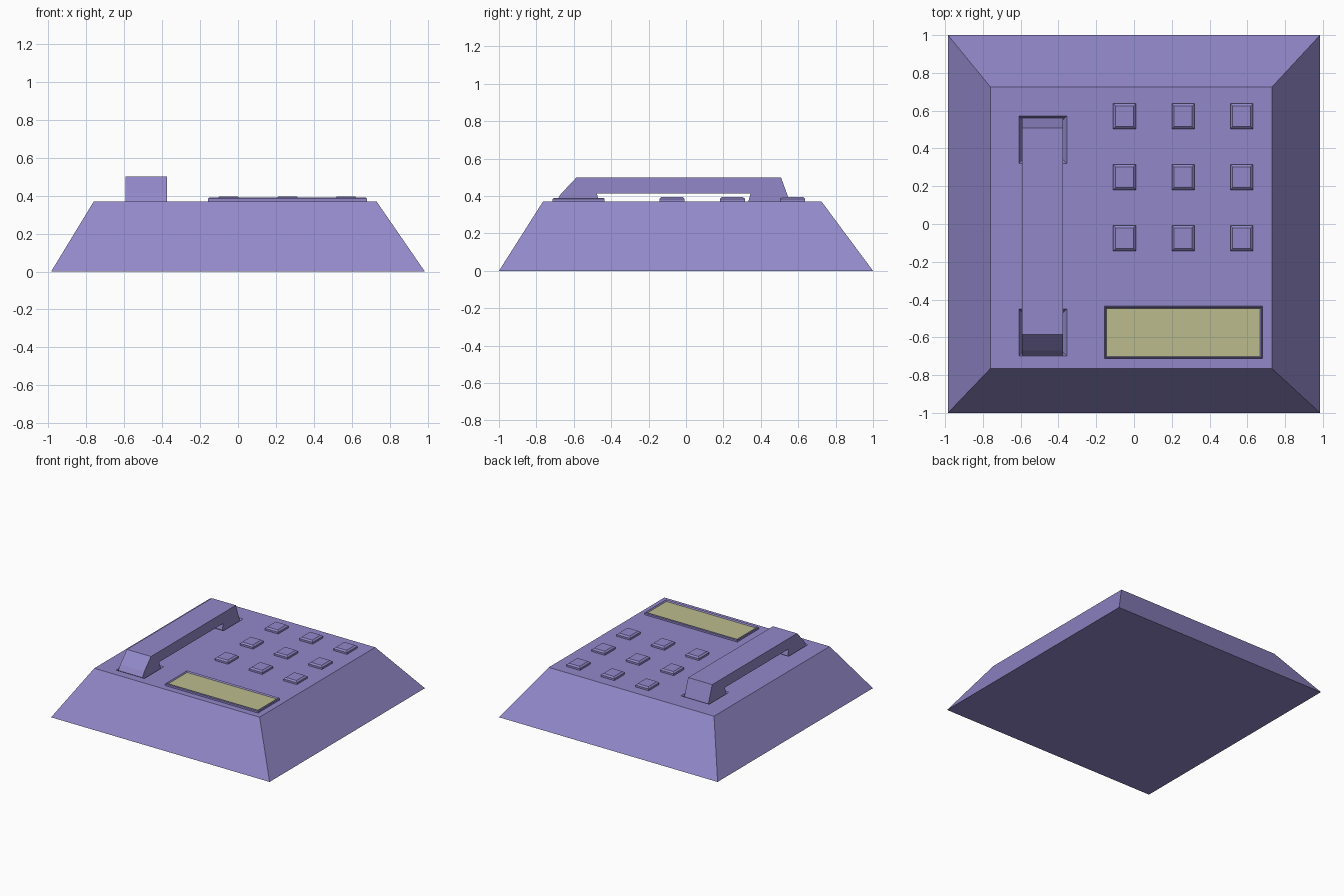
import bpy, bmesh

if "Cube" in bpy.data.objects:
    bpy.data.objects.remove(bpy.data.objects["Cube"])


def material(name, rgb):
    m = bpy.data.materials.new(name)
    m.diffuse_color = (*rgb, 1)
    m.use_nodes = True
    m.node_tree.nodes["Principled BSDF"].inputs["Base Color"].default_value = m.diffuse_color
    return m


PURPLE = material("purple", (0.29, 0.25, 0.59))
OLIVE = material("olive", (0.50, 0.50, 0.27))


def make(name, bm, mats):
    bmesh.ops.recalc_face_normals(bm, faces=bm.faces)
    me = bpy.data.meshes.new(name)
    bm.to_mesh(me)
    bm.free()
    for m in mats:
        me.materials.append(m)
    ob = bpy.data.objects.new(name, me)
    bpy.context.collection.objects.link(ob)
    return ob


def stack(name, levels, mats=(PURPLE,), cap_mat=0):
    """Loft rectangles given as (x0, x1, y0, y1, z) into a closed solid."""
    bm = bmesh.new()
    rings = [[bm.verts.new(p) for p in ((a, c, z), (b, c, z), (b, d, z), (a, d, z))]
             for a, b, c, d, z in levels]
    bm.faces.new(rings[0])
    cap = bm.faces.new(rings[-1])
    cap.material_index = cap_mat
    for lo, hi in zip(rings, rings[1:]):
        for i in range(4):
            j = (i + 1) % 4
            bm.faces.new((lo[i], lo[j], hi[j], hi[i]))
    return make(name, bm, mats)


def inset(rect, d):
    a, b, c, e = rect
    return (a + d, b - d, c + d, e - d)


TOP = 0.37

# Tapered body
body = stack("body", [(-0.985, 0.985, -1, 1, 0), (-0.76, 0.73, -0.765, 0.725, TOP)])

# Sloped cradle recesses under the two ends of the handset
for side, y0, y1 in (("front", -0.70, -0.45), ("back", 0.32, 0.572)):
    rect = (-0.61, -0.355, y0, y1)
    cutter = stack(side + "_cradle_cutter",
                   [(*inset(rect, 0.022), 0.335), (*inset(rect, -0.022), 0.405)])
    cutter.hide_render = True
    cutter.hide_viewport = True
    mod = body.modifiers.new(side + "_cradle", 'BOOLEAN')
    mod.operation = 'DIFFERENCE'
    mod.solver = 'EXACT'
    mod.object = cutter

# Handset: side profile (y, z) extruded across x
profile = [(-0.585, 0.50), (-0.67, 0.41), (-0.695, TOP), (-0.68, 0.334),
           (-0.46, 0.334), (-0.465, TOP), (-0.477, 0.414),
           (0.345, 0.414), (0.333, TOP), (0.335, 0.334),
           (0.565, 0.334), (0.555, TOP), (0.508, 0.50)]
bm = bmesh.new()
face = bm.faces.new([bm.verts.new((-0.592, y, z)) for y, z in profile])
ext = bmesh.ops.extrude_face_region(bm, geom=[face])
bmesh.ops.translate(bm, vec=(0.217, 0, 0),
                    verts=[v for v in ext["geom"] if isinstance(v, bmesh.types.BMVert)])
make("handset", bm, [PURPLE])

# 3 x 3 keypad with chamfered tops
for r, y in enumerate((0.57, 0.248, -0.075)):
    for c, x in enumerate((-0.05, 0.26, 0.57)):
        rect = (x - 0.06, x + 0.06, y - 0.067, y + 0.067)
        stack(f"key_{r + 1}_{c + 1}", [(*rect, TOP - 0.01), (*rect, 0.385),
                                       (*inset(rect, 0.012), 0.396)])

# Display: raised rim around a slightly sunken screen
rect = (-0.157, 0.68, -0.713, -0.435)
stack("display", [(*rect, TOP - 0.01), (*rect, 0.384), (*inset(rect, 0.005), 0.39),
                  (*inset(rect, 0.012), 0.379)], (PURPLE, OLIVE), 1)
